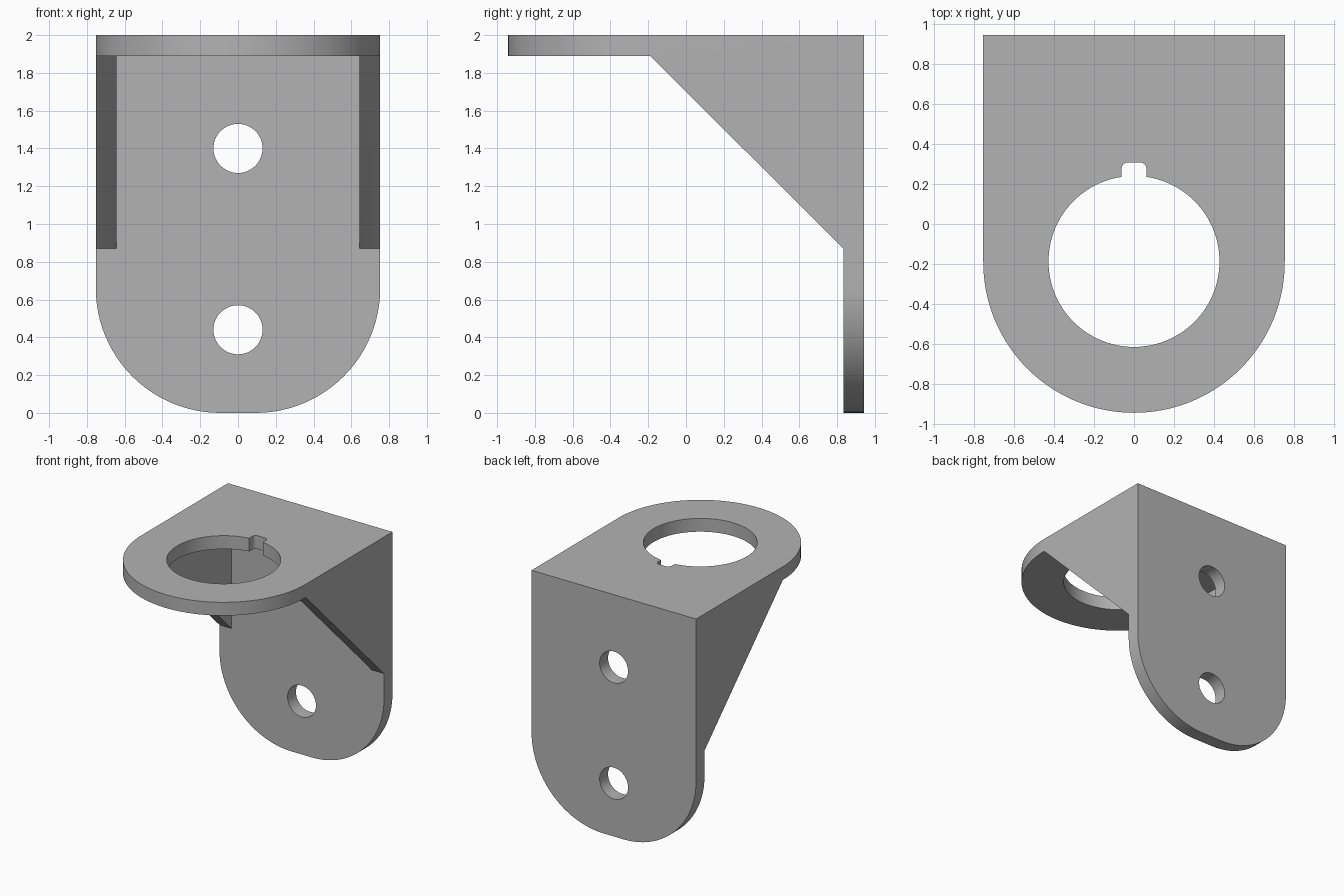
import bpy, bmesh, math
from mathutils import Matrix, Vector

if "Cube" in bpy.data.objects:
    bpy.data.objects.remove(bpy.data.objects["Cube"], do_unlink=True)

W, D, T = 0.753, 0.943, 0.11      # half width, half depth, sheet thickness
UNDER, WALL = 2 - T, D - T        # underside of shelf, front of back plate
BORE_Y = -0.187

grey = bpy.data.materials.new("plain grey")
grey.use_nodes = True
grey.diffuse_color = (0.45, 0.45, 0.45, 1)
grey.node_tree.nodes["Principled BSDF"].inputs["Base Color"].default_value = grey.diffuse_color


def finish(name, bm):
    bmesh.ops.recalc_face_normals(bm, faces=bm.faces)
    mesh = bpy.data.meshes.new(name)
    bm.to_mesh(mesh)
    bm.free()
    mesh.materials.append(grey)
    obj = bpy.data.objects.new(name, mesh)
    bpy.context.collection.objects.link(obj)
    return obj


def round_edges(bm, test, radius, segments):
    edges = [e for e in bm.edges if all(test(v.co) for v in e.verts)]
    bmesh.ops.bevel(bm, geom=edges, offset=radius, segments=segments,
                    profile=0.5, affect='EDGES', clamp_overlap=False)


def box(low, high):
    bm = bmesh.new()
    low, high = Vector(low), Vector(high)
    bmesh.ops.create_cube(bm, size=1)
    for v in bm.verts:
        v.co = (low + high) / 2 + v.co * (high - low)
    return bm


def cylinder(centre, radius, depth, rotation, segments):
    bm = bmesh.new()
    bmesh.ops.create_cone(bm, cap_ends=True, segments=segments, radius1=radius,
                          radius2=radius, depth=depth,
                          matrix=Matrix.Translation(centre) @ rotation)
    return bm


# Side profile of shelf, sloping gussets and back plate, swept across the width
bm = bmesh.new()
profile = [(-D, 2), (-D, UNDER), (-0.19, UNDER), (WALL, 0.87), (WALL, 0), (D, 0), (D, 2)]
face = bm.faces.new([bm.verts.new((-W, y, z)) for y, z in profile])
sweep = bmesh.ops.extrude_face_region(bm, geom=[face])
for v in sweep["geom"]:
    if isinstance(v, bmesh.types.BMVert):
        v.co.x = W

# Rounded shelf nose and rounded lower corners of the back plate
for side in (-1, 1):
    round_edges(bm, lambda c: c.y < -D + 0.001 and c.x * side > W - 0.001, W - 0.0005, 32)
    round_edges(bm, lambda c: c.z < 0.001 and c.x * side > W - 0.001, 0.66, 24)
bracket = finish("bracket", bm)

# Space between the gussets, large bore, keyway and screw holes
flat, sideways = Matrix(), Matrix.Rotation(math.pi / 2, 4, 'X')
keyway = box((-0.062, BORE_Y, 1.8), (0.062, 0.307, 2.1))
for side in (-1, 1):
    round_edges(keyway, lambda c: c.y > 0.3 and c.x * side > 0.06, 0.03, 6)
cutters = [
    finish("gusset_gap_cutter", box((T - W, -2, -1), (W - T, WALL, UNDER))),
    finish("bore_cutter", cylinder((0, BORE_Y, 2), 0.427, 0.5, flat, 96)),
    finish("keyway_cutter", keyway),
]
for z in (0.44, 1.4):
    cutters.append(finish("screw_hole_cutter", cylinder((0, D, z), 0.13, 0.5, sideways, 48)))

bpy.ops.object.select_all(action='DESELECT')
bracket.select_set(True)
bpy.context.view_layer.objects.active = bracket
for cutter in cutters:
    cutter.hide_render = True
    mod = bracket.modifiers.new(cutter.name, 'BOOLEAN')
    mod.operation, mod.solver, mod.object = 'DIFFERENCE', 'EXACT', cutter
    bpy.ops.object.modifier_apply(modifier=mod.name)
    bpy.data.objects.remove(cutter, do_unlink=True)

bpy.ops.object.shade_smooth_by_angle(angle=math.radians(30))
